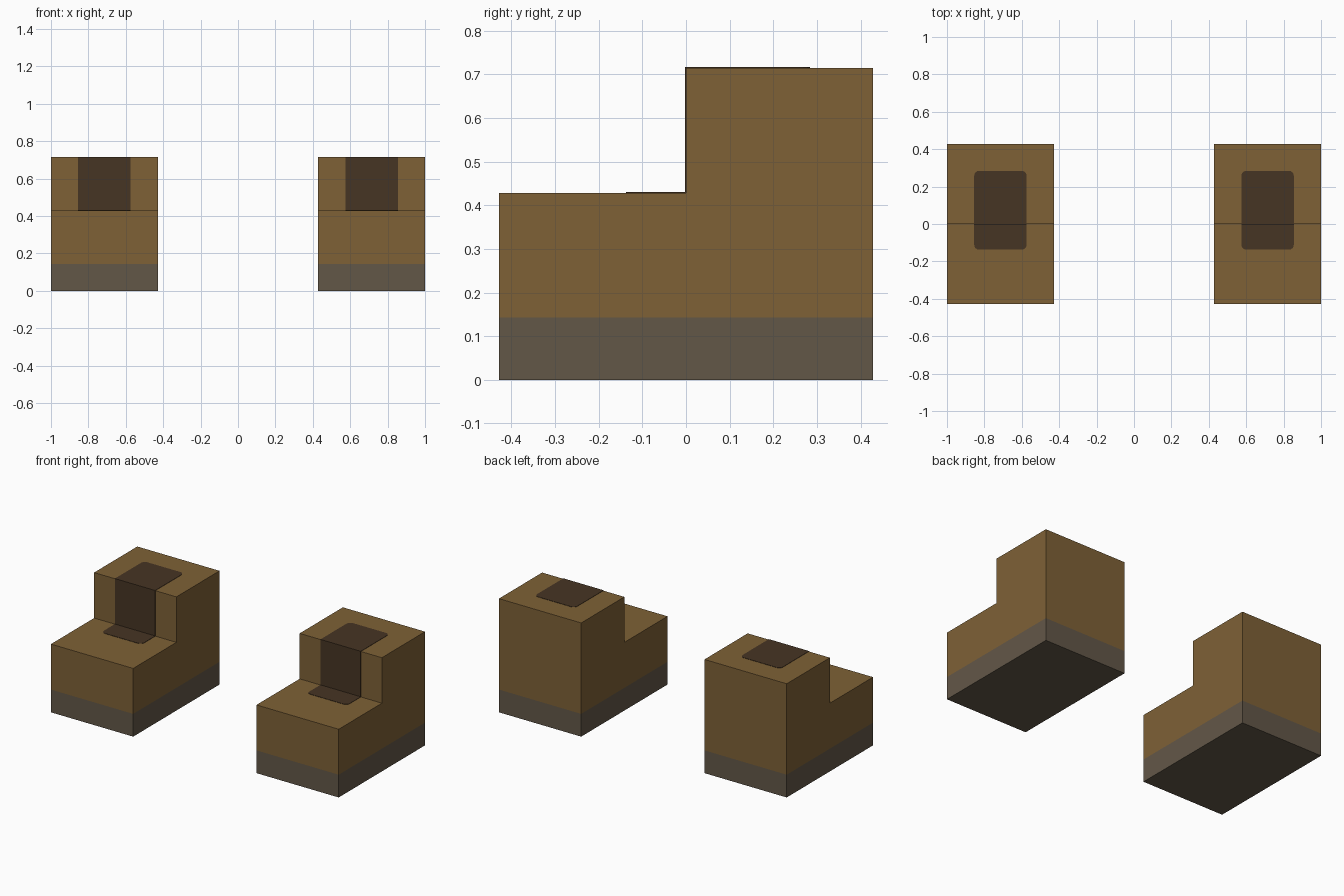
import bpy, bmesh, math

if "Cube" in bpy.data.objects:
    bpy.data.objects.remove(bpy.data.objects["Cube"])

U = 1 / 7                      # basic module: the pair is 14 modules wide
LOW, HIGH, HALF = 3 * U, 5 * U, 3 * U


def material(name, rgb):
    m = bpy.data.materials.new(name)
    m.diffuse_color = (*rgb, 1)
    m.use_nodes = True
    m.node_tree.nodes["Principled BSDF"].inputs["Base Color"].default_value = m.diffuse_color
    return m


wood = material("brown_wood", (0.209, 0.120, 0.037))
base = material("grey_brown_base", (0.124, 0.096, 0.064))
dark = material("dark_brown_runner", (0.062, 0.035, 0.017))


def finish(name, bm, mats, x):
    me = bpy.data.meshes.new(name)
    bm.to_mesh(me)
    bm.free()
    for m in mats:
        me.materials.append(m)
    ob = bpy.data.objects.new(name, me)
    ob.location.x = x
    bpy.context.collection.objects.link(ob)
    return ob


def step_block(name, x):
    # Stepped side profile extruded across the width
    bm = bmesh.new()
    profile = [(-HALF, 0), (HALF, 0), (HALF, HIGH), (0, HIGH), (0, LOW), (-HALF, LOW)]
    face = bm.faces.new([bm.verts.new((-2 * U, y, z)) for y, z in profile])
    ext = bmesh.ops.extrude_face_region(bm, geom=[face])
    verts = [g for g in ext["geom"] if isinstance(g, bmesh.types.BMVert)]
    bmesh.ops.translate(bm, verts=verts, vec=(4 * U, 0, 0))
    # Cut the base band and colour it by height
    bmesh.ops.bisect_plane(bm, geom=bm.verts[:] + bm.edges[:] + bm.faces[:],
                           plane_co=(0, 0, U), plane_no=(0, 0, 1))
    bmesh.ops.recalc_face_normals(bm, faces=bm.faces[:])
    for f in bm.faces:
        f.material_index = 1 if f.calc_center_median().z < U - 0.001 else 0
    return finish(name, bm, [wood, base], x)


def runner(name, x):
    # Thin plate folded over the step, with rounded ends
    gap, w, r, front, back = 0.002, 0.14, 0.025, -0.137, 0.284
    arc = [i * math.pi / 8 for i in range(5)]
    rows = [(w - r + r * math.sin(a), front + r - r * math.cos(a), LOW + gap) for a in arc]
    rows += [(w, -gap, LOW + gap), (w, -gap, HIGH + gap)]
    rows += [(w - r + r * math.cos(a), back - r + r * math.sin(a), HIGH + gap) for a in arc]
    bm = bmesh.new()
    pairs = [(bm.verts.new((-h, y, z)), bm.verts.new((h, y, z))) for h, y, z in rows]
    for (l0, r0), (l1, r1) in zip(pairs, pairs[1:]):
        bm.faces.new((l0, r0, r1, l1))
    ob = finish(name, bm, [dark], x)
    plate = ob.modifiers.new("thickness", 'SOLIDIFY')
    plate.thickness = 0.003
    plate.offset = -1
    return ob


for side, sign in (("left", -1), ("right", 1)):
    step_block(side + "_step_block", sign * 5 * U)
    runner(side + "_runner", sign * 5 * U)
